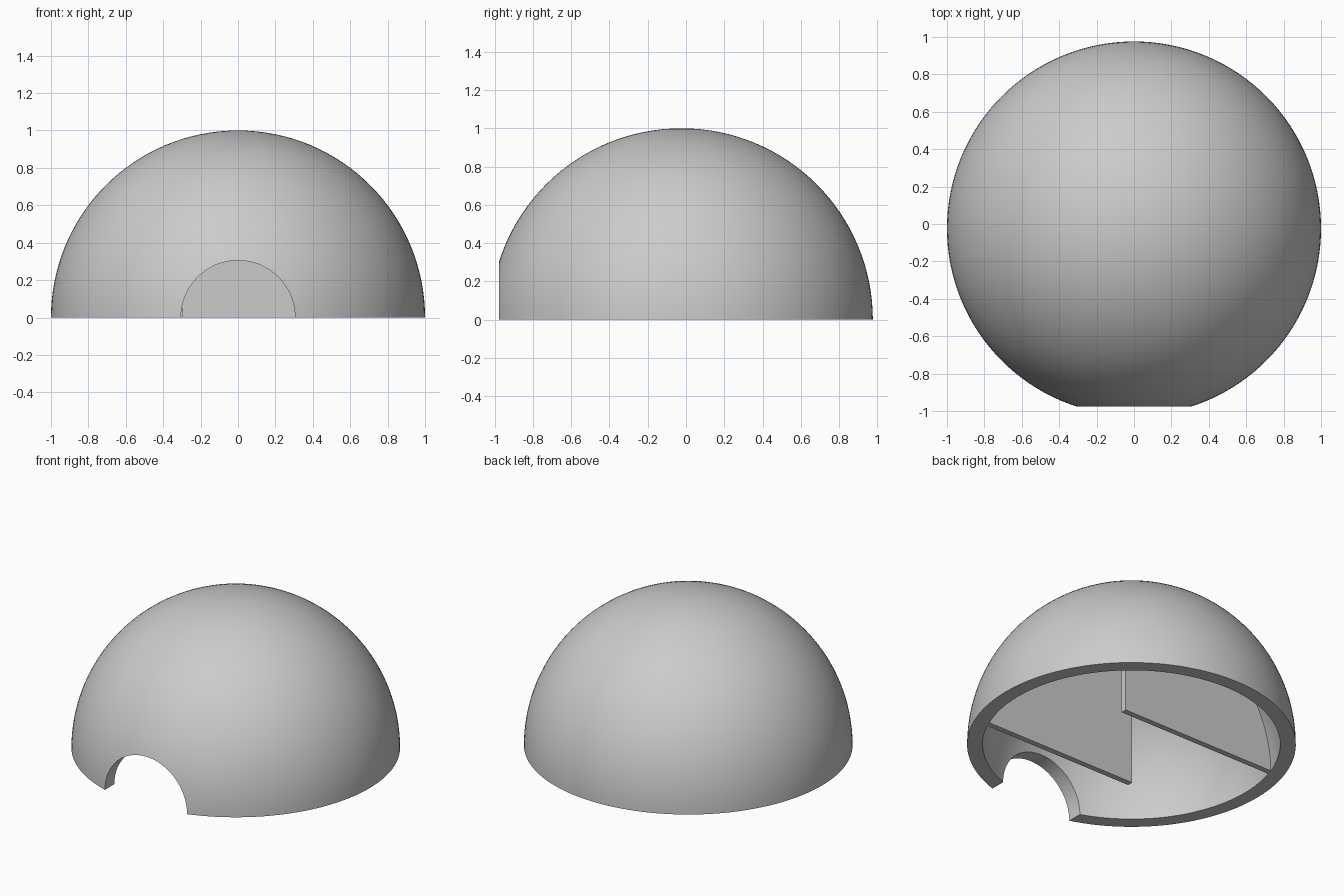
import bpy, bmesh, math
from mathutils import Matrix

if "Cube" in bpy.data.objects:
    bpy.data.objects.remove(bpy.data.objects["Cube"], do_unlink=True)

CY = -0.024             # dome centre along y
OUTER, INNER = 1.0, 0.905
DOOR = 0.305

grey = bpy.data.materials.new("plain_grey")
grey.use_nodes = True
grey.diffuse_color = (0.6, 0.6, 0.6, 1)
grey.node_tree.nodes["Principled BSDF"].inputs["Base Color"].default_value = (0.6, 0.6, 0.6, 1)


def add_object(name, bm):
    bmesh.ops.recalc_face_normals(bm, faces=bm.faces)
    mesh = bpy.data.meshes.new(name)
    bm.to_mesh(mesh)
    bm.free()
    mesh.materials.append(grey)
    obj = bpy.data.objects.new(name, mesh)
    bpy.context.collection.objects.link(obj)
    obj.location.y = CY
    return obj


# Hollow dome: ring-shaped section spun around z
bm = bmesh.new()
steps = 32
quarter = [math.pi / 2 * i / steps for i in range(steps + 1)]
section = [(OUTER * math.cos(a), OUTER * math.sin(a)) for a in quarter]
section += [(INNER * math.cos(a), INNER * math.sin(a)) for a in reversed(quarter)]
verts = [bm.verts.new((max(r, 0), 0, z)) for r, z in section]
edges = [bm.edges.new((a, b)) for i, (a, b) in enumerate(zip(verts, verts[1:] + verts[:1])) if i != steps]
bmesh.ops.spin(bm, geom=verts + edges, cent=(0, 0, 0), axis=(0, 0, 1), angle=math.tau, steps=128)
bmesh.ops.remove_doubles(bm, verts=bm.verts, dist=0.0001)
dome = add_object("dome_shell", bm)

# Round-topped doorway cut through the front
bm = bmesh.new()
bmesh.ops.create_cone(bm, cap_ends=True, segments=96, radius1=DOOR, radius2=DOOR, depth=0.8,
                      matrix=Matrix.Translation((0, -1, 0)) @ Matrix.Rotation(math.pi / 2, 4, "X"))
cutter = add_object("doorway_cutter", bm)
cutter.hide_render = True
cutter.hide_set(True)
cut = dome.modifiers.new("doorway", "BOOLEAN")
cut.operation = "DIFFERENCE"
cut.solver = "EXACT"
cut.object = cutter

bpy.context.view_layer.objects.active = dome
dome.select_set(True)
bpy.ops.object.modifier_apply(modifier=cut.name)
bpy.data.objects.remove(cutter, do_unlink=True)
bpy.ops.object.shade_smooth_by_angle(angle=math.radians(30))


# Partition: upright plate following the dome on one side, stopping short on the other
def partition(name, y, side, thick=0.038, reach=0.3):
    radius = math.sqrt(0.94 ** 2 - y ** 2)
    start = math.acos(reach / radius)
    bm = bmesh.new()
    arc = [(math.pi - start) * i / 40 for i in range(41)]
    outline = [(radius * math.cos(a), radius * math.sin(a)) for a in arc] + [(-reach, 0)]
    face = bm.faces.new([bm.verts.new((side * x, y - thick / 2, z)) for x, z in outline])
    moved = bmesh.ops.extrude_face_region(bm, geom=[face])["geom"]
    bmesh.ops.translate(bm, vec=(0, thick, 0), verts=[v for v in moved if isinstance(v, bmesh.types.BMVert)])
    return add_object(name, bm)


partition("front_partition", -0.37, 1)
partition("back_partition", 0.283, -1)
